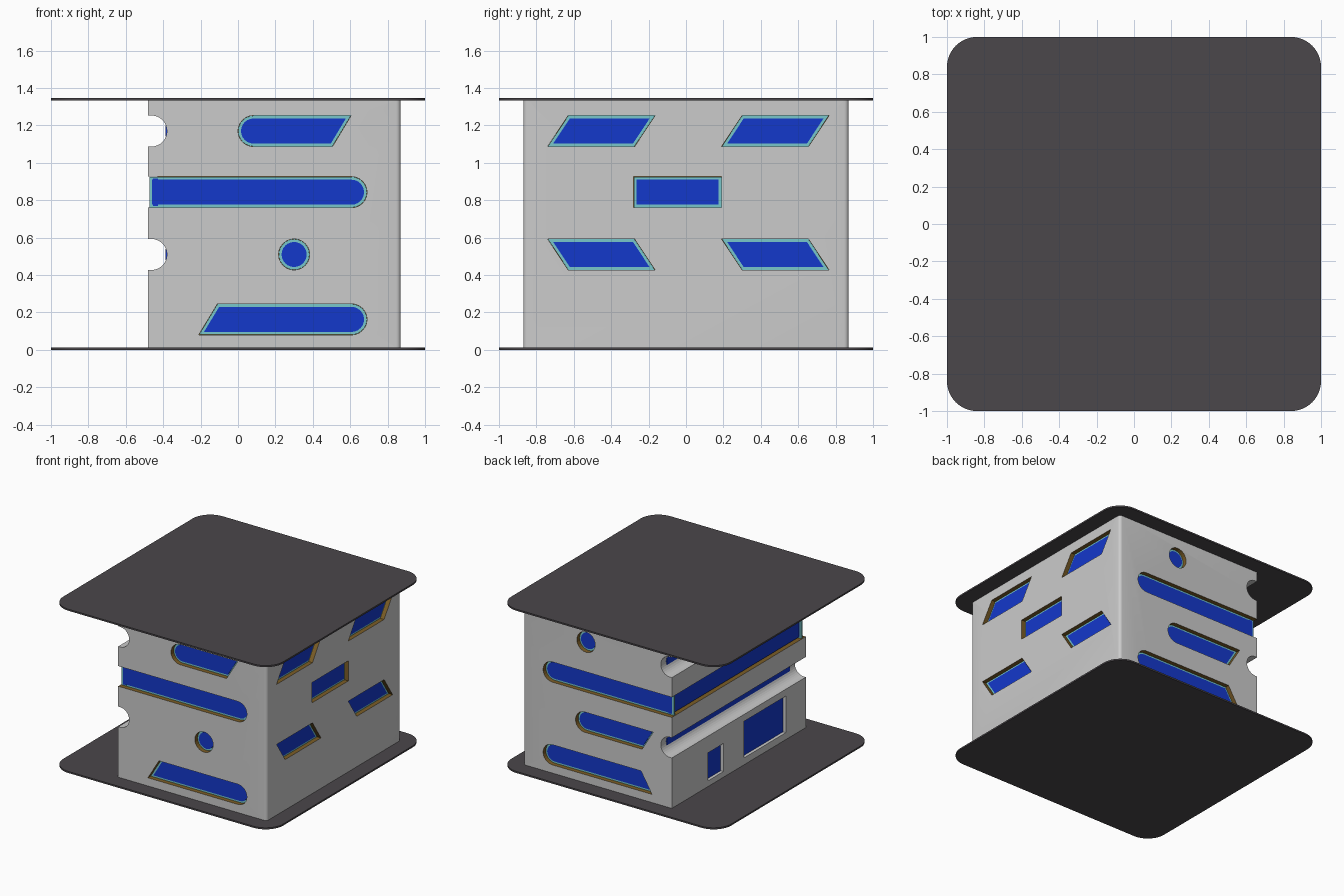
import bpy, bmesh, math

if "Cube" in bpy.data.objects:
    bpy.data.objects.remove(bpy.data.objects["Cube"])

X0, X1, Y, H = -0.48, 0.87, 0.87, 0.166   # wall planes and window height


def material(name, rgb):
    m = bpy.data.materials.new(name)
    m.diffuse_color = (*rgb, 1)
    m.use_nodes = True
    m.node_tree.nodes["Principled BSDF"].inputs["Base Color"].default_value = m.diffuse_color
    return m


WALL = material("wall_pale", (0.66, 0.66, 0.69))
SLAB = material("slab_dark", (0.07, 0.063, 0.07))
GLASS = material("glass_blue", (0.007, 0.04, 0.6))
FRAME = material("frame_teal", (0.19, 0.57, 0.6))
REVEAL = material("reveal_bronze", (0.2, 0.11, 0.02))

# Map wall coordinates (u along, z up, d inward) to the world
SIDES = {
    "front": lambda u, z, d: (u, -Y + d, z),
    "back": lambda u, z, d: (u, Y - d, z),
    "right": lambda u, z, d: (X1 - d, u, z),
    "left": lambda u, z, d: (X0 + d, u, z),
    "flat": lambda u, z, d: (u, z, d),
    "groove": lambda u, z, d: (u, d, z),
}


def prism(bm, pts, side, d0, d1):
    place = SIDES[side]
    a = [bm.verts.new(place(u, z, d0)) for u, z in pts]
    b = [bm.verts.new(place(u, z, d1)) for u, z in pts]
    bm.faces.new(a)
    bm.faces.new(b[::-1])
    n = len(pts)
    for i in range(n):
        bm.faces.new((a[i], b[i], b[(i + 1) % n], a[(i + 1) % n]))


def finish(bm, name, mat, smooth=True):
    bmesh.ops.recalc_face_normals(bm, faces=bm.faces[:])
    me = bpy.data.meshes.new(name)
    bm.to_mesh(me)
    bm.free()
    me.materials.append(mat)
    ob = bpy.data.objects.new(name, me)
    bpy.context.collection.objects.link(ob)
    if smooth:
        bpy.ops.object.select_all(action='DESELECT')
        ob.select_set(True)
        bpy.context.view_layer.objects.active = ob
        bpy.ops.object.shade_smooth_by_angle(angle=math.radians(30))
    return ob


def arc(cx, cz, r, a0, a1, n=12):
    return [(cx + r * math.cos(math.radians(a0 + (a1 - a0) * i / n)),
             cz + r * math.sin(math.radians(a0 + (a1 - a0) * i / n))) for i in range(n + 1)]


def rect(u0, u1, z0, z1):
    return [(u0, z0), (u1, z0), (u1, z1), (u0, z1)]


def outline(lb, lt, rb, rt, z0, g=0.0):
    """Window outline inset by g; a top value of None makes that end round."""
    zb, zt, r = z0 + g, z0 + H - g, H / 2

    def end(b, t, sign):
        if t is None:
            c = b - sign * r
            return arc(c, z0 + r, r - g, -90, 90) if sign > 0 else arc(c, z0 + r, r - g, 90, 270)
        m = (t - b) / H
        off = -sign * g * math.hypot(1, m)
        p = [(b + m * g + off, zb), (t - m * g + off, zt)]
        return p if sign > 0 else p[::-1]
    pts = end(rb, rt, 1) + end(lb, lt, -1)
    return [p for i, p in enumerate(pts) if math.dist(p, pts[i - 1]) > 1e-5]


ROWS = (0.08, 0.427, 0.76, 1.087)
BAND = (-0.475, -0.475, 0.69, None, ROWS[2])
DOT = (0.217, None, 0.383, None)
WINDOWS = {
    "front": [(0.0, None, 0.505, 0.605, ROWS[3]), BAND, (*DOT, ROWS[1]),
              (-0.21, -0.11, 0.69, None, ROWS[0])],
    "back": [(*DOT, ROWS[3]), BAND, (-0.21, -0.31, 0.395, None, ROWS[1]),
             (-0.30, -0.20, 0.69, None, ROWS[0])],
    "right": [(-0.28, -0.28, 0.19, 0.19, ROWS[2])],
}
for s in (-0.74, 0.19):
    WINDOWS["right"].append((s, s + 0.11, s + 0.465, s + 0.575, ROWS[3]))
    WINDOWS["right"].append((s + 0.11, s, s + 0.575, s + 0.465, ROWS[1]))

# Roof and base slabs
slab = []
for cx, cy, a in ((1, 1, 0), (-1, 1, 90), (-1, -1, 180), (1, -1, 270)):
    slab += arc(cx * 0.84, cy * 0.84, 0.16, a, a + 90)
for name, z in (("base_slab", 0.0), ("roof_slab", 1.333)):
    bm = bmesh.new()
    prism(bm, slab, "flat", z, z + 0.013)
    finish(bm, name, SLAB)

# Wall block with softened right-hand corners
bm = bmesh.new()
prism(bm, rect(X0, X1, -Y, Y), "flat", 0.012, 1.334)
edges = [e for e in bm.edges if all(v.co.x > 0.5 for v in e.verts)
         and abs(e.verts[0].co.z - e.verts[1].co.z) > 1]
bmesh.ops.bevel(bm, geom=edges, offset=0.025, segments=5, profile=0.5, affect='EDGES')
walls = finish(bm, "walls", WALL)

# Cutters: window pockets, wrapped band on the left, plain grooves and doorways
pockets, band, plain = bmesh.new(), bmesh.new(), bmesh.new()
for side, specs in WINDOWS.items():
    for w in specs:
        prism(pockets, outline(*w), side, -0.05, 0.05)
prism(band, rect(-1, 1, ROWS[2], ROWS[2] + H), "left", -0.1, 0.05)
DOORS = [rect(0.20, 0.40, 0.06, 0.29), rect(-0.61, -0.07, 0.07, 0.37)]
for d in DOORS:
    prism(plain, d, "left", -0.1, 0.05)
GROOVES = [ROWS[1] + H / 2, ROWS[3] + H / 2]
for z in GROOVES:
    pts = arc(-0.463, z, H / 2, -90, 90, 16)
    prism(plain, [(-0.6, z - H / 2)] + pts + [(-0.6, z + H / 2)], "groove", -1, 1)
for bm, name, mat in ((pockets, "pocket_cutter", REVEAL), (band, "band_cutter", REVEAL),
                      (plain, "groove_cutter", WALL)):
    cutter = finish(bm, name, mat, False)
    cutter.hide_render = True
    cutter.hide_set(True)
    mod = walls.modifiers.new(name, 'BOOLEAN')
    mod.operation = 'DIFFERENCE'
    mod.solver = 'EXACT'
    mod.material_mode = 'TRANSFER'
    mod.object = cutter

# Frames and panes in each wall
for side, specs in WINDOWS.items():
    frames, panes = bmesh.new(), bmesh.new()
    for w in specs:
        prism(frames, outline(*w, 0.001), side, 0.035, 0.051)
        prism(panes, outline(*w, 0.016), side, 0.03, 0.052)
    finish(frames, side + "_window_frames", FRAME)
    finish(panes, side + "_window_panes", GLASS)

# Left side: wrapped band pane, doorway panes and groove light strips
bm = bmesh.new()
prism(bm, rect(-0.84, 0.84, ROWS[2] + 0.01, ROWS[2] + H - 0.01), "left", 0.025, 0.052)
for d in DOORS:
    prism(bm, d, "left", 0.025, 0.052)
finish(bm, "left_panes", GLASS)
bm = bmesh.new()
for z in GROOVES:
    prism(bm, rect(-0.8, 0.8, z - 0.03, z + 0.03), "left", 0.093, 0.11)
finish(bm, "groove_strips", GLASS)
